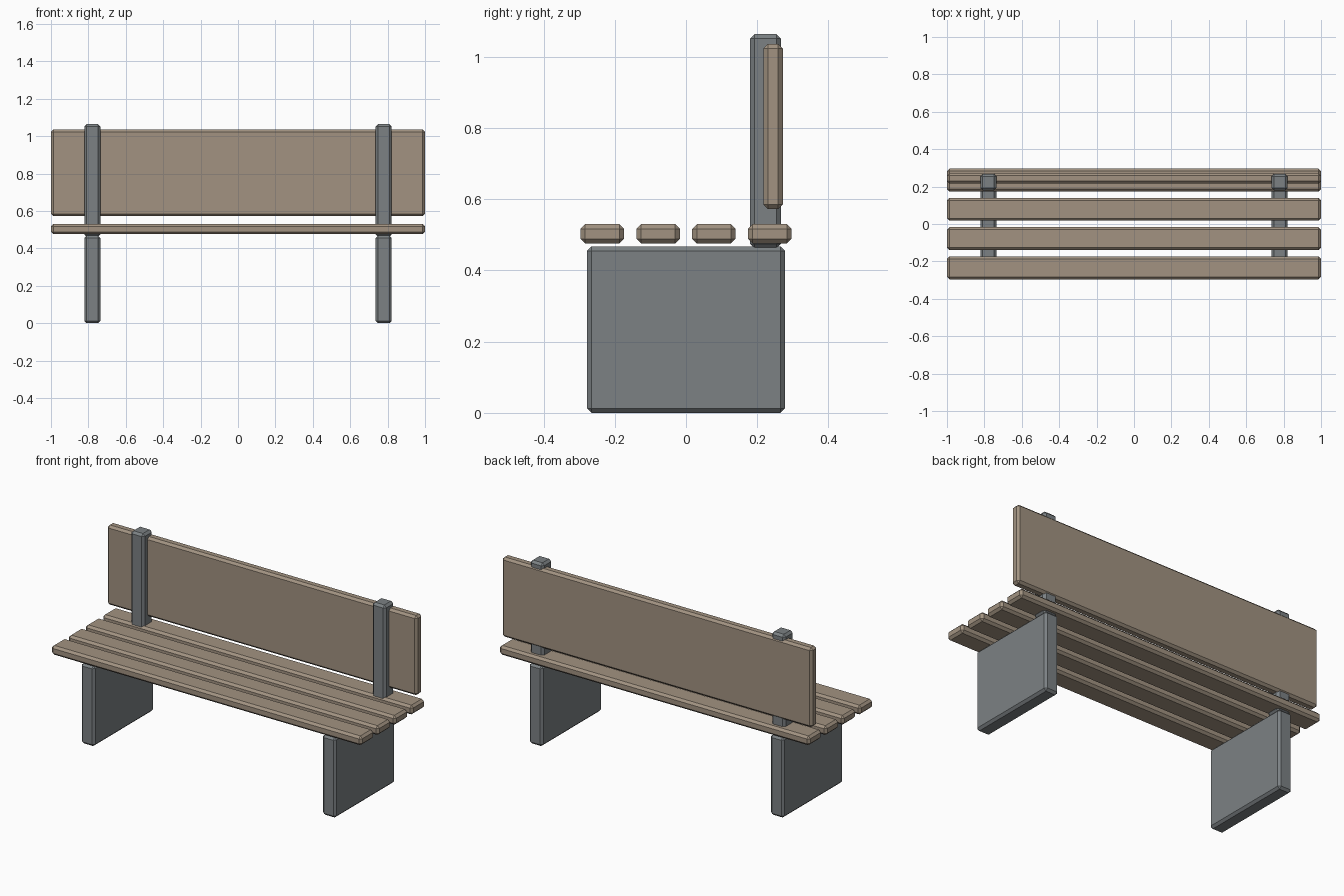
import bpy
import bmesh

if "Cube" in bpy.data.objects:
    bpy.data.objects.remove(bpy.data.objects["Cube"])


def material(name, rgb):
    mat = bpy.data.materials.new(name)
    mat.diffuse_color = (*rgb, 1)
    mat.use_nodes = True
    mat.node_tree.nodes["Principled BSDF"].inputs["Base Color"].default_value = mat.diffuse_color
    return mat


wood = material("wood", (0.36, 0.29, 0.22))
concrete = material("concrete", (0.20, 0.22, 0.23))


def block(name, x, y, z, mat, chamfer=0.013):
    """Chamfered box spanning the given (min, max) ranges."""
    bm = bmesh.new()
    bmesh.ops.create_cube(bm, size=1)
    for v in bm.verts:
        v.co = [r[0] + (c + 0.5) * (r[1] - r[0]) for c, r in zip(v.co, (x, y, z))]
    bmesh.ops.bevel(bm, geom=bm.edges[:], offset=chamfer, segments=1,
                    affect='EDGES', profile=0.5)
    mesh = bpy.data.meshes.new(name)
    bm.to_mesh(mesh)
    bm.free()
    mesh.materials.append(mat)
    obj = bpy.data.objects.new(name, mesh)
    bpy.context.collection.objects.link(obj)
    return obj


# Four seat slats
for i in range(4):
    yc = -0.235 + i * 0.1567
    block(f"seat_slat_{i + 1}", (-1, 1), (yc - 0.061, yc + 0.061), (0.476, 0.53), wood)

# Backrest board
block("backrest", (-1, 1), (0.217, 0.272), (0.572, 1.036), wood)

# Leg slab and back post on each side
for side, x in (("left", (-0.822, -0.735)), ("right", (0.735, 0.822))):
    block(side + "_leg", x, (-0.278, 0.278), (0, 0.468), concrete)
    block(side + "_back_post", x, (0.18, 0.267), (0.462, 1.064), concrete)
